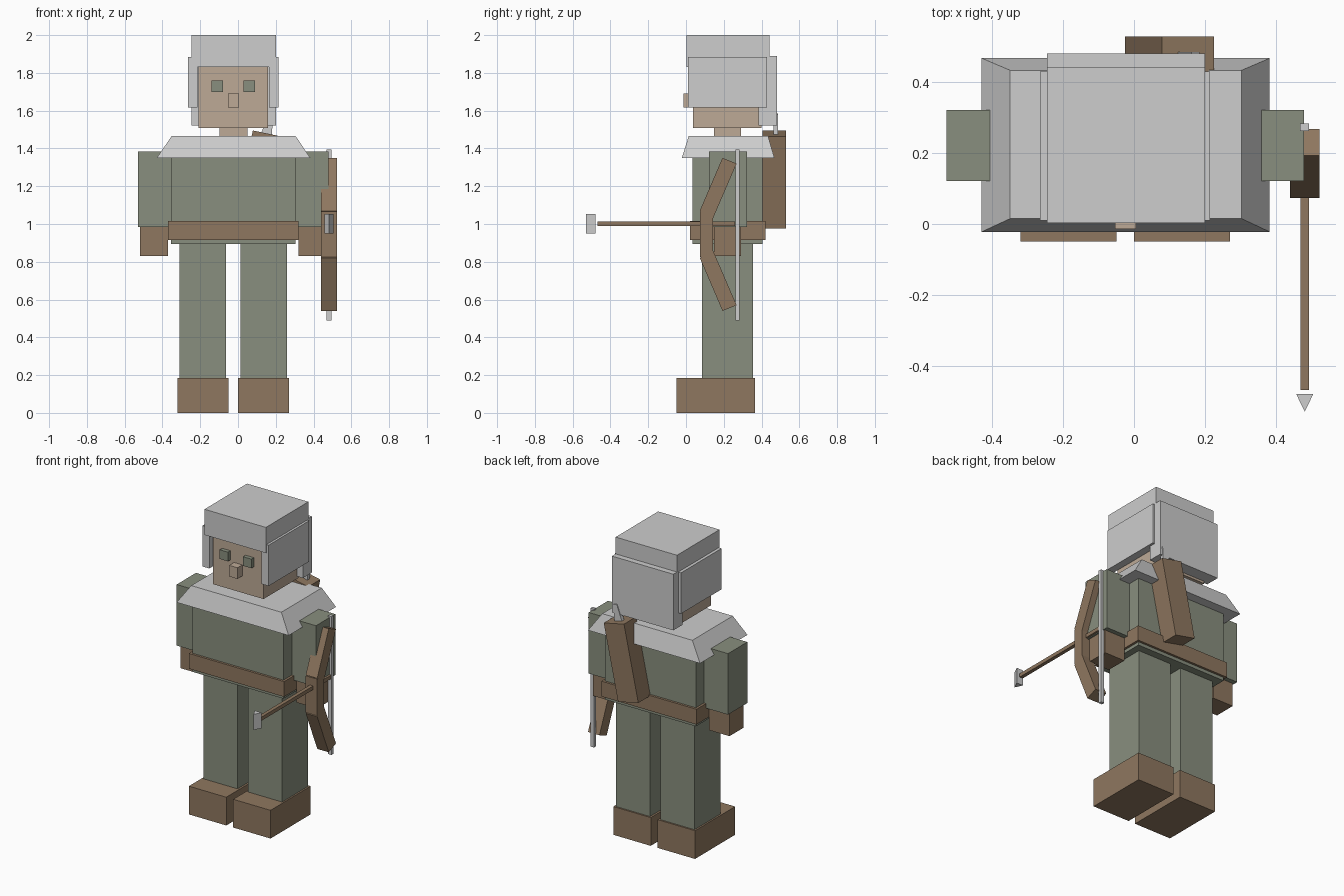
import bpy
import bmesh
from math import radians
from mathutils import Matrix, Vector

cube = bpy.data.objects.get("Cube")
if cube:
    bpy.data.objects.remove(cube, do_unlink=True)


def material(name, rgb):
    m = bpy.data.materials.new(name)
    m.use_nodes = True
    m.diffuse_color = (*rgb, 1)
    m.node_tree.nodes["Principled BSDF"].inputs["Base Color"].default_value = (*rgb, 1)
    return m


GREY = material("pale grey", (0.61, 0.61, 0.61))
GREEN = material("sage green", (0.25, 0.275, 0.21))
BROWN = material("leather brown", (0.275, 0.186, 0.115))
SKIN = material("skin tan", (0.51, 0.4, 0.305))


def finish(name, bm, mat):
    bmesh.ops.recalc_face_normals(bm, faces=bm.faces[:])
    mesh = bpy.data.meshes.new(name)
    bm.to_mesh(mesh)
    bm.free()
    mesh.materials.append(mat)
    ob = bpy.data.objects.new(name, mesh)
    bpy.context.collection.objects.link(ob)
    return ob


def box(name, mat, x, y, z, top=None):
    """Box from its (min, max) ranges; top gives other x, y ranges at the upper end."""
    bm = bmesh.new()
    bmesh.ops.create_cube(bm, size=1)
    for v in bm.verts:
        rx, ry = top if top and v.co.z > 0 else (x, y)
        v.co = Vector((rx[v.co.x > 0], ry[v.co.y > 0], z[v.co.z > 0]))
    return finish(name, bm, mat)


def prism(name, mat, points, depth):
    """Polygon of 3D points swept along a depth vector."""
    bm = bmesh.new()
    face = bm.faces.new([bm.verts.new(p) for p in points])
    swept = bmesh.ops.extrude_face_region(bm, geom=[face])["geom"]
    bmesh.ops.translate(bm, vec=depth, verts=[v for v in swept if isinstance(v, bmesh.types.BMVert)])
    if face.is_valid and len(bm.faces) < len(points) + 2:
        bm.faces.new([v for v in face.verts])
    return finish(name, bm, mat)


def tilt(ob, pivot, degrees):
    p = Vector(pivot)
    ob.data.transform(Matrix.Translation(p) @ Matrix.Rotation(radians(degrees), 4, "Y") @ Matrix.Translation(-p))


# Body centre line and the mirrored limbs
MID = -0.025
for side, s in (("left", 1), ("right", -1)):
    def span(a, b):
        return tuple(sorted((MID + s * a, MID + s * b)))
    box(side + "_foot", BROWN, span(0.025, 0.296), (-0.05, 0.365), (0, 0.185))
    box(side + "_leg", GREEN, span(0.038, 0.285), (0.085, 0.355), (0.185, 0.9))
    box(side + "_arm", GREEN, span(0.325, 0.505), (0.122, 0.322), (0.985, 1.385))
    box(side + "_hand", BROWN, span(0.345, 0.495), (0.147, 0.292), (0.83, 0.985))
    box(side + "_eye", GREEN, span(0.055, 0.115), (0.01, 0.05), (1.7, 1.76))
    box(side + "_helmet_flap", GREY, span(0.19, 0.24), (0.01, 0.43), (1.617, 1.885))

# Torso
box("torso", GREEN, (-0.355, 0.305), (0.035, 0.405), (0.893, 1.4))
box("belt", BROWN, (-0.37, 0.32), (0.02, 0.42), (0.915, 1.015))
box("collar", GREY, (-0.43, 0.383), (-0.022, 0.468), (1.35, 1.467),
    top=((-0.35, 0.304), (0.015, 0.434)))

# Head and helmet
box("neck", SKIN, (-0.098, 0.05), (0.147, 0.292), (1.45, 1.52))
box("head", SKIN, (-0.208, 0.16), (0.036, 0.4), (1.507, 1.85))
box("nose", SKIN, (-0.054, 0.006), (-0.014, 0.05), (1.617, 1.69))
box("helmet_cap", GREY, (-0.245, 0.2), (0.003, 0.443), (1.832, 2))
box("helmet_back", GREY, (-0.245, 0.2), (0.385, 0.481), (1.522, 1.89))

# Bow held in the left hand
BOW_X, BOW_W, BOW_Z = 0.44, Vector((0.083, 0, 0)), 0.945
box("bow_grip", BROWN, (BOW_X, BOW_X + BOW_W.x), (0.073, 0.143), (0.825, 1.065))
limb = [(0.073, 0.125), (0.193, 0.405), (0.268, 0.375), (0.143, 0.085)]
for name, s in (("upper_bow_limb", 1), ("lower_bow_limb", -1)):
    prism(name, BROWN, [(BOW_X, y, BOW_Z + s * h) for y, h in limb], BOW_W)
box("bow_string", GREY, (0.469, 0.494), (0.262, 0.284), (0.488, 1.395))

# Arrow on the string
box("arrow_shaft", BROWN, (0.47, 0.494), (-0.468, 0.26), (0.989, 1.013))
prism("arrow_head", GREY, [(0.458, -0.48, 0.95), (0.506, -0.48, 0.95), (0.482, -0.53, 0.95)],
      Vector((0, 0, 0.103)))

# Quiver leaning across the back, with one fletching showing
pivot = (0.1, 0.465, 1.235)
tilt(box("quiver", BROWN, (0.025, 0.175), (0.405, 0.53), (0.985, 1.485)), pivot, 12)
tilt(box("fletching", GREY, (0.065, 0.135), (0.462, 0.486), (1.44, 1.59),
         top=((0.088, 0.112), (0.462, 0.486))), pivot, 12)
